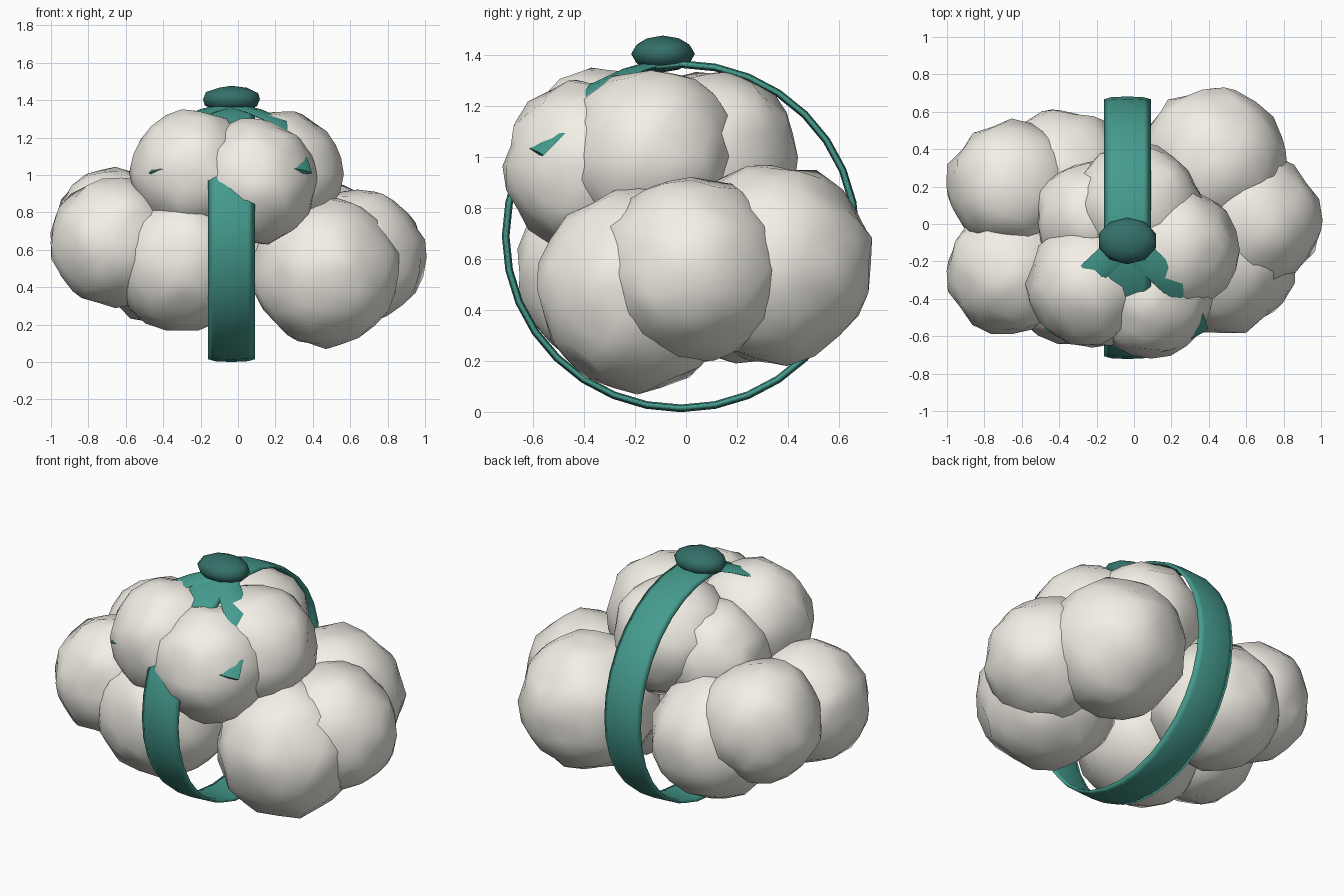
import bpy, bmesh, math, random
from mathutils import Vector, noise

if "Cube" in bpy.data.objects:
    bpy.data.objects.remove(bpy.data.objects["Cube"])

random.seed(4)


def material(name, rgb):
    m = bpy.data.materials.new(name)
    m.diffuse_color = (*rgb, 1)
    m.use_nodes = True
    m.node_tree.nodes["Principled BSDF"].inputs["Base Color"].default_value = m.diffuse_color
    return m


CREAM = material("cream", (0.90, 0.87, 0.80))
TEAL = material("teal", (0.06, 0.33, 0.27))
DARK_TEAL = material("dark_teal", (0.035, 0.16, 0.14))


def finish(name, bm, mat, angle=180):
    bmesh.ops.recalc_face_normals(bm, faces=bm.faces)
    me = bpy.data.meshes.new(name)
    bm.to_mesh(me)
    bm.free()
    ob = bpy.data.objects.new(name, me)
    bpy.context.collection.objects.link(ob)
    me.materials.append(mat)
    bpy.ops.object.select_all(action='DESELECT')
    ob.select_set(True)
    bpy.context.view_layer.objects.active = ob
    bpy.ops.object.shade_smooth_by_angle(angle=math.radians(angle))
    return ob


# Lumpy fluffy ball: icosphere pushed in and out by noise
def fluff(name, centre, radius):
    bm = bmesh.new()
    bmesh.ops.create_icosphere(bm, subdivisions=3, radius=1)
    c = Vector(centre)
    for v in bm.verts:
        lump = noise.noise(v.co * 2.5 + c * 9) * 0.03 + random.uniform(-0.045, 0.045)
        v.co = c + v.co * radius * (1 + lump)
    finish(name, bm, CREAM)


balls = [
    # upper cluster
    (0.09, -0.38, 0.965, 0.335), (-0.23, -0.32, 1.01, 0.335),
    (0.215, -0.14, 1.005, 0.34), (0.02, 0.09, 1.00, 0.345),
    (-0.22, 0.03, 0.92, 0.31),
    # left cluster
    (-0.655, 0.205, 0.69, 0.345), (-0.655, -0.25, 0.64, 0.345),
    (-0.29, -0.28, 0.54, 0.38), (-0.38, 0.25, 0.55, 0.365),
    # right cluster
    (0.47, -0.19, 0.48, 0.395), (0.64, 0.02, 0.56, 0.36),
    (0.42, 0.335, 0.58, 0.395),
]
for i, (x, y, z, r) in enumerate(balls):
    fluff(f"fluff_ball_{i + 1}", (x, y, z), r)


# Ribbon: flat rounded strip swept along a path, width along a given direction
def ribbon(name, path, across, width, thick, closed=False, sides=8):
    bm = bmesh.new()
    n = len(path)
    rings = []
    for i, p in enumerate(path):
        a, b = (path[i - 1], path[(i + 1) % n]) if closed else (path[max(i - 1, 0)], path[min(i + 1, n - 1)])
        t = (b - a).normalized()
        w = (across - t * across.dot(t)).normalized()
        u = t.cross(w)
        rings.append([bm.verts.new(p + w * math.cos(k * math.tau / sides) * width / 2
                                   + u * math.sin(k * math.tau / sides) * thick / 2) for k in range(sides)])
    for i in range(n if closed else n - 1):
        q, s = rings[i], rings[(i + 1) % n]
        for k in range(sides):
            m = (k + 1) % sides
            bm.faces.new((q[k], q[m], s[m], s[k]))
    if not closed:
        bm.faces.new(rings[0])
        bm.faces.new(rings[-1])
    return finish(name, bm, TEAL, 180 if closed else 80)


# Band looped round the bundle
loop = [Vector((-0.035, -0.02 + 0.687 * math.cos(i * math.tau / 32), 0.69 + 0.675 * math.sin(i * math.tau / 32)))
        for i in range(32)]
ribbon("ribbon_band", loop, Vector((1, 0, 0)), 0.25, 0.03, closed=True)

# Two tails falling forward from the knot
for side, label in ((1, "right"), (-1, "left")):
    tail = [Vector((-0.04 + side * x, y, z)) for x, y, z in
            ((0.0, -0.09, 1.375), (0.13, -0.21, 1.34), (0.27, -0.34, 1.28),
             (0.335, -0.46, 1.15), (0.375, -0.59, 1.02))]
    ribbon(f"ribbon_tail_{label}", tail, Vector((side * 0.8, 0.6, 0)), 0.14, 0.025)

# Knot on top
bm = bmesh.new()
bmesh.ops.create_icosphere(bm, subdivisions=2, radius=1)
for v in bm.verts:
    v.co = Vector((-0.035 + v.co.x * 0.16, -0.09 + v.co.y * 0.125, 1.405 + v.co.z * 0.072))
finish("ribbon_knot", bm, DARK_TEAL)
